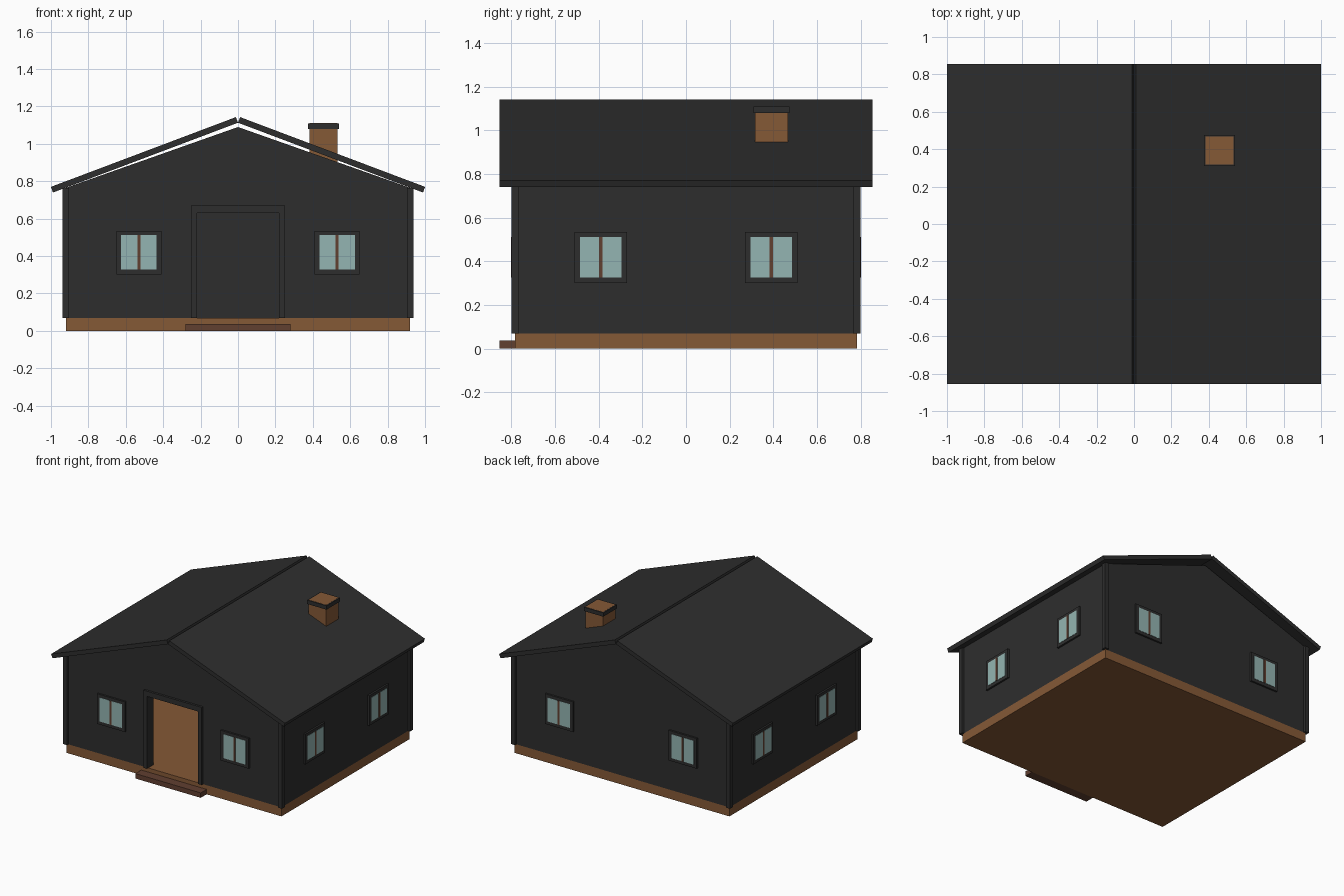
import bpy, bmesh, math
from mathutils import Matrix

if "Cube" in bpy.data.objects:
    bpy.data.objects.remove(bpy.data.objects["Cube"])


def material(name, rgb):
    m = bpy.data.materials.new(name)
    m.diffuse_color = (*rgb, 1)
    m.use_nodes = True
    m.node_tree.nodes["Principled BSDF"].inputs["Base Color"].default_value = m.diffuse_color
    return m


DARK = material("charcoal", (0.027, 0.027, 0.027))
BROWN = material("warm_brown", (0.235, 0.100, 0.037))
UMBER = material("dark_brown", (0.119, 0.050, 0.030))
GLASS = material("pale_teal", (0.296, 0.462, 0.445))


def finish(name, bm, mat):
    bmesh.ops.recalc_face_normals(bm, faces=bm.faces)
    me = bpy.data.meshes.new(name)
    bm.to_mesh(me)
    bm.free()
    me.materials.append(mat)
    ob = bpy.data.objects.new(name, me)
    bpy.context.collection.objects.link(ob)
    return ob


def box(name, x, y, z, mat):
    """Box from (min, max) ranges."""
    bm = bmesh.new()
    size = [r[1] - r[0] for r in (x, y, z)]
    mid = [(r[0] + r[1]) / 2 for r in (x, y, z)]
    bmesh.ops.create_cube(bm, size=1, matrix=Matrix.Translation(mid) @ Matrix.Diagonal((*size, 1)))
    return finish(name, bm, mat)


def extrude_y(name, profile, y0, y1, mat):
    """Extrude an x-z outline along y."""
    bm = bmesh.new()
    face = bm.faces.new([bm.verts.new((x, y0, z)) for x, z in profile])
    ext = bmesh.ops.extrude_face_region(bm, geom=[face])
    verts = [v for v in ext["geom"] if isinstance(v, bmesh.types.BMVert)]
    bmesh.ops.translate(bm, vec=(0, y1 - y0, 0), verts=verts)
    return finish(name, bm, mat)


W, D, T = 0.92, 0.783, 0.06          # half width, half depth, wall thickness
FLOOR, EAVE, APEX = 0.07, 0.765, 1.09

# Foundation and entrance step
box("foundation", (-W, W), (-D, D), (0, FLOOR), BROWN)
box("step", (-0.28, 0.28), (-0.855, -D), (0, 0.038), UMBER)

# Hollow walls, with an open doorway in the front gable
gable = [(W, FLOOR), (W, EAVE), (0, APEX), (-W, EAVE), (-W, FLOOR)]
doorway = [(-0.22, FLOOR), (-0.22, 0.63), (0.22, 0.63), (0.22, FLOOR)]
extrude_y("front_wall", gable + doorway, -D, -D + T, DARK)
extrude_y("back_wall", gable, D - T, D, DARK)
for s, side in ((-1, "left"), (1, "right")):
    box(side + "_wall", sorted((s * W, s * (W - T))), (-D + T, D - T), (FLOOR, EAVE), DARK)

# Corner posts
for sx in (-1, 1):
    for sy in (-1, 1):
        cx, cy, h = sx * W, sy * D, 0.017
        box("corner_post", (cx - h, cx + h), (cy - h, cy + h), (FLOOR, EAVE), DARK)

# Door frame
frame = [(0.22, FLOOR), (0.25, FLOOR), (0.25, 0.67), (-0.25, 0.67), (-0.25, FLOOR),
         (-0.22, FLOOR), (-0.22, 0.63), (0.22, 0.63)]
extrude_y("door_frame", frame, -0.80, -D + T + 0.005, DARK)

# Roof slabs, square-cut so a small groove is left at the ridge
ang = math.atan2(0.373, 0.989)
nx, nz = 0.032 * math.sin(ang), 0.032 * math.cos(ang)
for s, side in ((-1, "left"), (1, "right")):
    slab = [(0, 1.113), (s * 0.989, 0.74), (s * (0.989 + nx), 0.74 + nz), (s * nx, 1.113 + nz)]
    extrude_y(side + "_roof", slab, -0.855, 0.855, DARK)

# Chimney with cap
box("chimney", (0.383, 0.533), (0.317, 0.467), (0.85, 1.111), BROWN)
box("chimney_cap", (0.375, 0.541), (0.309, 0.475), (1.08, 1.11), DARK)


# Windows: built facing -y, then turned onto each wall
def window(offset, dist, turn):
    wall = Matrix.Rotation(turn, 4, "Z")
    y_in = -dist + T
    for name, w, z, proud, mat in (("window_frame", 0.12, (0.302, 0.535), 0.014, DARK),
                                   ("window_glass", 0.095, (0.327, 0.512), 0.016, GLASS),
                                   ("window_mullion", 0.008, (0.327, 0.512), 0.019, UMBER)):
        ob = box(name, (offset - w, offset + w), (-dist - proud, y_in + proud), z, mat)
        ob.data.transform(wall)


for s in (-1, 1):
    for turn in (0, math.pi):
        window(s * 0.53, D, turn)
        window(s * 0.39, W, turn + math.pi / 2)
